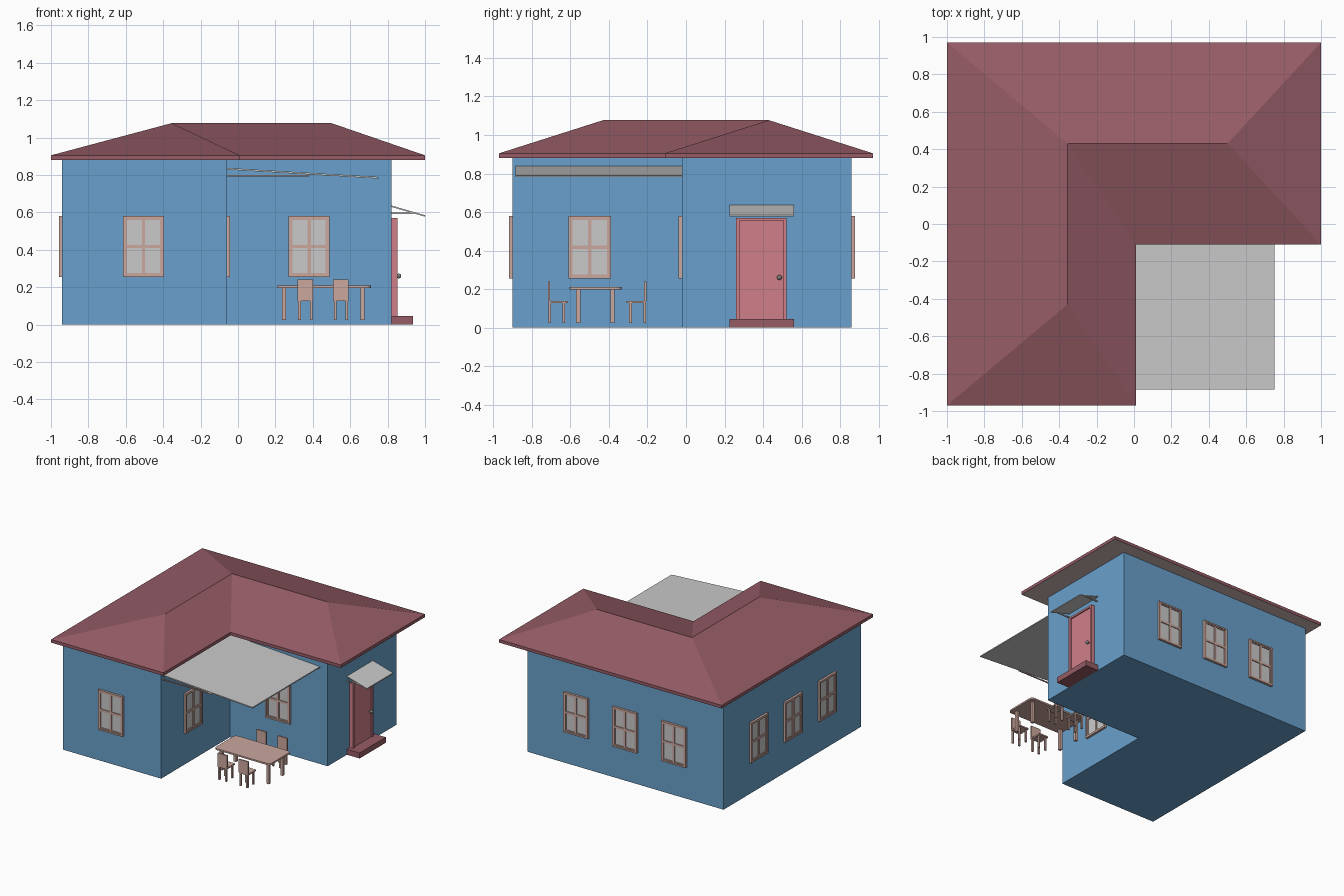
import bpy
import bmesh
import math
from mathutils import Matrix, Vector

cube = bpy.data.objects.get("Cube")
if cube:
    bpy.data.objects.remove(cube, do_unlink=True)


def material(name, rgb):
    lin = [((c / 255 + 0.055) / 1.055) ** 2.4 for c in rgb] + [1]
    m = bpy.data.materials.new(name)
    m.use_nodes = True
    m.diffuse_color = lin
    m.node_tree.nodes["Principled BSDF"].inputs["Base Color"].default_value = lin
    return m


BLUE = material("wall blue", (105, 160, 204))
RED = material("roof red", (150, 92, 102))
PINK = material("door pink", (208, 126, 136))
WOOD = material("pale wood", (203, 168, 158))
GREY = material("light grey", (202, 202, 202))
SOFFIT = material("soffit grey", (206, 187, 185))
METAL = material("knob metal", (125, 128, 128))


def finish(name, bm, *mats):
    bmesh.ops.recalc_face_normals(bm, faces=bm.faces[:])
    me = bpy.data.meshes.new(name)
    bm.to_mesh(me)
    bm.free()
    for m in mats:
        me.materials.append(m)
    ob = bpy.data.objects.new(name, me)
    bpy.context.collection.objects.link(ob)
    return ob


def add_box(bm, x, y, z, mat=0):
    """Box from (low, high) ranges on each axis."""
    size = [b - a for a, b in (x, y, z)]
    mid = [(a + b) / 2 for a, b in (x, y, z)]
    made = bmesh.ops.create_cube(
        bm, size=1, matrix=Matrix.Translation(mid) @ Matrix.Diagonal((*size, 1)))
    for f in {f for v in made["verts"] for f in v.link_faces}:
        f.material_index = mat


def box(name, x, y, z, mat):
    bm = bmesh.new()
    add_box(bm, x, y, z)
    return finish(name, bm, mat)


def add_prism(bm, pts, offset):
    """Extrude a flat outline along a vector."""
    face = bm.faces.new([bm.verts.new(p) for p in pts])
    made = bmesh.ops.extrude_face_region(bm, geom=[face], use_keep_orig=True)
    verts = [g for g in made["geom"] if isinstance(g, bmesh.types.BMVert)]
    bmesh.ops.translate(bm, verts=verts, vec=Vector(offset))


def ell(x0, x1, x2, y0, y1, y2):
    return [(x0, y0), (x1, y0), (x1, y1), (x2, y1), (x2, y2), (x0, y2)]


# Walls: L-shaped block
bm = bmesh.new()
add_prism(bm, [(x, y, 0) for x, y in ell(-0.94, -0.06, 0.82, -0.90, -0.02, 0.86)],
          (0, 0, 0.88))
finish("walls", bm, BLUE)

# Hipped roof with fascia and soffit
bm = bmesh.new()
plan = ell(-1, 0.01, 1, -0.97, -0.11, 0.97)
low = [bm.verts.new((x, y, 0.88)) for x, y in plan]
eave = [bm.verts.new((x, y, 0.905)) for x, y in plan]
r1, r2, r3 = [bm.verts.new((x, y, 1.077))
              for x, y in ((-0.355, -0.43), (-0.355, 0.43), (0.5, 0.43))]
tops = [(r1,), (r2, r1), (r3, r2), (r3,), (r2, r3), (r1, r2)]
for i, ridge in enumerate(tops):
    j = (i + 1) % len(tops)
    bm.faces.new((eave[i], eave[j], *ridge))
    bm.faces.new((low[i], low[j], eave[j], eave[i]))
bm.faces.new(low[::-1]).material_index = 1
finish("roof", bm, RED, SOFFIT)

# Window: outer frame, sash bars and recessed glass, facing -y
bm = bmesh.new()
W, H = 0.11, 0.1625
for s in (-1, 1):
    side = sorted((s * W, s * (W - 0.012)))
    add_box(bm, side, (-0.018, 0), (-H, H))
    rail = sorted((s * H, s * (H - 0.012)))
    add_box(bm, (-W + 0.012, W - 0.012), (-0.018, 0), rail)
    stile = sorted((s * (W - 0.012), s * (W - 0.021)))
    add_box(bm, stile, (-0.013, 0), (-H + 0.012, H - 0.012))
    sash = sorted((s * (H - 0.012), s * (H - 0.021)))
    add_box(bm, (-W + 0.021, W - 0.021), (-0.013, 0), sash)
add_box(bm, (-0.009, 0.009), (-0.013, 0), (-H + 0.021, H - 0.021))
for s in (-1, 1):
    bar = sorted((s * 0.009, s * (W - 0.021)))
    add_box(bm, bar, (-0.013, 0), (-0.009, 0.009))
add_box(bm, (-W + 0.02, W - 0.02), (-0.006, -0.001), (-H + 0.02, H - 0.02), 1)
window = finish("window", bm, WOOD, GREY)

spots = [(-0.505, -0.90, 0), (0.38, -0.02, 0), (-0.06, -0.50, 90)]
for k in (-0.44, 0, 0.44):
    spots += [(-0.06 + k, 0.86, 180), (-0.94, -0.02 + k, -90)]
for i, (x, y, turn) in enumerate(spots):
    ob = window
    if i:
        ob = window.copy()
        bpy.context.collection.objects.link(ob)
    ob.location = (x, y, 0.418)
    ob.rotation_euler.z = math.radians(turn)

# Door, its frame and the step
box("door_step", (0.82, 0.935), (0.225, 0.56), (0, 0.045), RED)
box("door_panel", (0.82, 0.842), (0.278, 0.505), (0.045, 0.555), PINK)
bm = bmesh.new()
add_box(bm, (0.82, 0.852), (0.26, 0.278), (0.045, 0.57))
add_box(bm, (0.82, 0.852), (0.505, 0.523), (0.045, 0.57))
add_box(bm, (0.82, 0.852), (0.278, 0.505), (0.555, 0.57))
finish("door_frame", bm, PINK)

# Round door knob on a short stem
bm = bmesh.new()
bmesh.ops.create_uvsphere(bm, u_segments=16, v_segments=10, radius=0.013,
                          matrix=Matrix.Translation((0.86, 0.485, 0.26)))
bmesh.ops.create_cone(bm, cap_ends=True, segments=12, radius1=0.006, radius2=0.006,
                      depth=0.02, matrix=Matrix.Translation((0.848, 0.485, 0.26))
                      @ Matrix.Rotation(math.pi / 2, 4, "Y"))
for f in bm.faces:
    f.smooth = len(f.verts) <= 4
finish("door_knob", bm, METAL)


# Sloping canopies with a strut near each end
def canopy(name, x, z, y, thick, strut_z, strut_x, strut_mat):
    bm = bmesh.new()
    outline = [(x[0], z[0]), (x[1], z[1]), (x[1], z[1] - thick), (x[0], z[0] - thick)]
    add_prism(bm, [(a, y[0], b) for a, b in outline], (0, y[1] - y[0], 0))
    finish(name, bm, GREY)
    bm = bmesh.new()
    for a in (y[0] + 0.004, y[1] - 0.012):
        add_box(bm, (x[0], strut_x), (a, a + 0.008), (strut_z, strut_z + 0.008))
    finish(name + "_struts", bm, strut_mat)


canopy("patio_canopy", (-0.06, 0.75), (0.838, 0.79), (-0.885, -0.02), 0.009,
       0.793, 0.38, WOOD)
canopy("door_canopy", (0.82, 1.0), (0.637, 0.585), (0.225, 0.56), 0.008,
       0.592, 0.94, GREY)

# Patio table with rounded top corners
bm = bmesh.new()
add_box(bm, (0.21, 0.71), (-0.605, -0.335), (0.197, 0.21))
upright = [e for e in bm.edges
           if abs(e.verts[0].co.z - e.verts[1].co.z) > 0.001]
bmesh.ops.bevel(bm, geom=upright, offset=0.025, segments=4, profile=0.5,
                affect="EDGES")
for x in (0.235, 0.655):
    for y in (-0.57, -0.392):
        add_box(bm, (x, x + 0.022), (y, y + 0.022), (0.025, 0.197))
finish("patio_table", bm, WOOD)

# Four chairs: seat, backrest and legs, backrest on the -y side
bm = bmesh.new()
add_box(bm, (-0.042, 0.042), (-0.05, 0.052), (0.127, 0.138))
add_box(bm, (-0.042, 0.042), (-0.052, -0.04), (0.138, 0.24))
for x in (-0.038, 0.024):
    for y in (-0.05, 0.024):
        add_box(bm, (x, x + 0.014), (y, y + 0.014), (0.025, 0.127))
chair = finish("patio_chair", bm, WOOD)
first = True
for x in (0.36, 0.55):
    for y, turn in ((-0.665, 0), (-0.257, math.pi)):
        ob = chair if first else chair.copy()
        if not first:
            bpy.context.collection.objects.link(ob)
        first = False
        ob.location = (x, y, 0)
        ob.rotation_euler.z = turn
